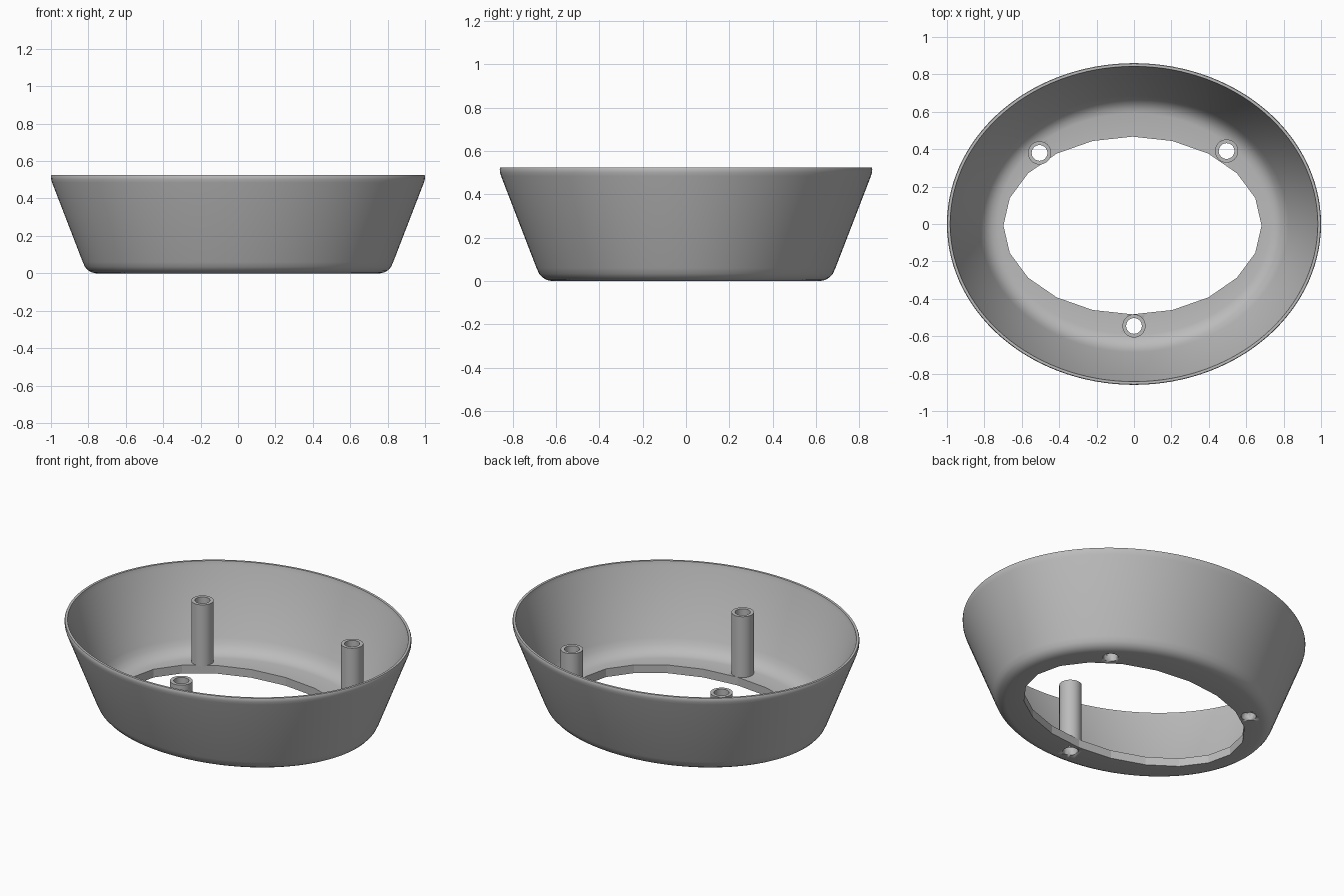
import bpy, bmesh, math

if "Cube" in bpy.data.objects:
    bpy.data.objects.remove(bpy.data.objects["Cube"], do_unlink=True)

N, SIDES = 120, 20            # smooth rim segments, facets of the floor opening
SQUASH = 0.14                 # the oval is this much narrower along y
FLOOR, POST_TOP = 0.05, 0.42
POST_R, BORE_R = 0.062, 0.042
POSTS = {"back_right": (-0.505, 0.38), "back_left": (0.495, 0.39), "front": (0, -0.545)}

grey = bpy.data.materials.new("plain grey")
grey.use_nodes = True
colour = (0.5, 0.5, 0.5, 1)
grey.diffuse_color = colour
grey.node_tree.nodes["Principled BSDF"].inputs["Base Color"].default_value = colour


def make_object(name, bm, angle=35):
    bmesh.ops.recalc_face_normals(bm, faces=bm.faces)
    mesh = bpy.data.meshes.new(name)
    bm.to_mesh(mesh)
    bm.free()
    mesh.materials.append(grey)
    ob = bpy.data.objects.new(name, mesh)
    bpy.context.collection.objects.link(ob)
    bpy.ops.object.select_all(action="DESELECT")
    ob.select_set(True)
    bpy.context.view_layer.objects.active = ob
    bpy.ops.object.shade_smooth_by_angle(angle=math.radians(angle))
    return ob


def oval(r, z):
    turn = 2 * math.pi / N
    return [(r * math.cos(i * turn), (r - SQUASH) * math.sin(i * turn), z) for i in range(N)]


def opening(z):
    step = N // SIDES
    corner = [(0.69 * math.cos(2 * math.pi * k / SIDES) - 0.008,
               0.475 * math.sin(2 * math.pi * k / SIDES) - 0.008) for k in range(SIDES + 1)]
    pts = []
    for i in range(N):
        (ax, ay), (bx, by), t = corner[i // step], corner[i // step + 1], (i % step) / step
        pts.append((ax + (bx - ax) * t, ay + (by - ay) * t, z))
    return pts


def loft(rings):
    bm = bmesh.new()
    loops = [[bm.verts.new(p) for p in ring] for ring in rings]
    for a, b in zip(loops, loops[1:] + loops[:1]):
        for i in range(len(a)):
            j = (i + 1) % len(a)
            bm.faces.new((a[i], a[j], b[j], b[i]))
    return bm


# Flared oval shell: outside going up, over the lip, inside going down to the floor
outside = [(0.76, 0), (0.782, 0.005), (0.802, 0.016), (0.818, 0.034), (0.83, 0.06),
           (0.994, 0.485), (0.999, 0.502), (1.0, 0.518), (0.997, 0.525)]
inside = [(0.983, 0.525), (0.978, 0.5), (0.825, 0.13), (0.809, 0.098), (0.787, 0.073),
          (0.76, 0.056), (0.73, FLOOR)]
rings = [opening(0)] + [oval(r, z) for r, z in outside + inside] + [opening(FLOOR)]
shell = make_object("oval_shell", loft(rings))

# Crisp facets around the floor opening
for face in shell.data.polygons:
    if abs(face.normal.z) < 0.1 and abs(face.center.x) < 0.7 and abs(face.center.y) < 0.5:
        face.use_smooth = False

# Screw holes through the floor
for x, y in POSTS.values():
    bm = bmesh.new()
    bmesh.ops.create_cone(bm, cap_ends=True, segments=32, radius1=BORE_R, radius2=BORE_R, depth=0.3)
    bmesh.ops.translate(bm, verts=bm.verts, vec=(x, y, 0))
    cutter = make_object("hole_cutter", bm)
    cutter.hide_render = True
    cut = shell.modifiers.new("screw hole", "BOOLEAN")
    cut.operation, cut.solver, cut.object = "DIFFERENCE", "EXACT", cutter
    bpy.context.view_layer.objects.active = shell
    bpy.ops.object.modifier_apply(modifier=cut.name)
    bpy.data.objects.remove(cutter, do_unlink=True)


# Hollow screw posts
def circle(x, y, r, z, n=32):
    return [(x + r * math.cos(2 * math.pi * i / n), y + r * math.sin(2 * math.pi * i / n), z)
            for i in range(n)]


for name, (x, y) in POSTS.items():
    low = FLOOR - 0.004
    section = [(POST_R, low), (POST_R, POST_TOP), (BORE_R, POST_TOP), (BORE_R, low)]
    make_object(name + "_post", loft([circle(x, y, r, z) for r, z in section]))
